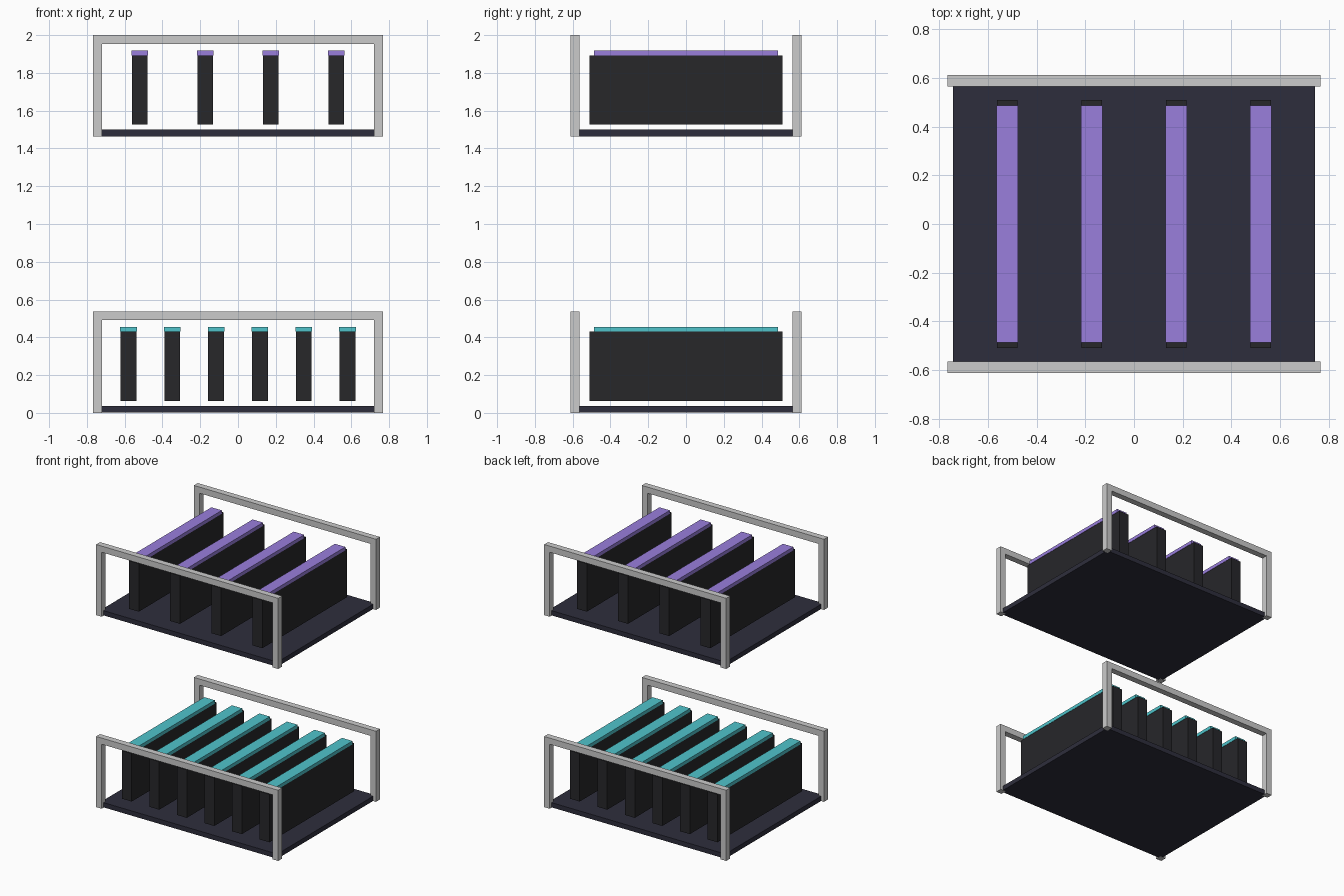
import bpy, bmesh

if "Cube" in bpy.data.objects:
    bpy.data.objects.remove(bpy.data.objects["Cube"])


def material(name, rgb):
    m = bpy.data.materials.new(name)
    m.diffuse_color = (*rgb, 1)
    m.use_nodes = True
    m.node_tree.nodes["Principled BSDF"].inputs["Base Color"].default_value = m.diffuse_color
    return m


PLATE = material("dark_plate", (0.027, 0.027, 0.045))
BLOCK = material("black_block", (0.02, 0.02, 0.023))
TEAL = material("teal", (0.08, 0.55, 0.60))
PURPLE = material("purple", (0.32, 0.21, 0.72))


def finish(name, bm, mat=None):
    bmesh.ops.recalc_face_normals(bm, faces=bm.faces)
    me = bpy.data.meshes.new(name)
    bm.to_mesh(me)
    bm.free()
    if mat:
        me.materials.append(mat)
    ob = bpy.data.objects.new(name, me)
    bpy.context.collection.objects.link(ob)
    return ob


def box(name, x, half_x, half_y, z0, z1, mat):
    bm = bmesh.new()
    bmesh.ops.create_cube(bm, size=1)
    for v in bm.verts:
        v.co = (x + v.co.x * 2 * half_x, v.co.y * 2 * half_y,
                z0 + (v.co.z + 0.5) * (z1 - z0))
    return finish(name, bm, mat)


def arch(name, y0, y1, z):
    """Two posts joined by a top rail, as one extruded profile."""
    o, i, top, under = 0.767, 0.72, 0.538, 0.491
    profile = [(-o, 0), (-o, top), (o, top), (o, 0),
               (i, 0), (i, under), (-i, under), (-i, 0)]
    bm = bmesh.new()
    face = bm.faces.new([bm.verts.new((px, y0, z + pz)) for px, pz in profile])
    ext = bmesh.ops.extrude_face_region(bm, geom=[face])
    verts = [g for g in ext["geom"] if isinstance(g, bmesh.types.BMVert)]
    bmesh.ops.translate(bm, verts=verts, vec=(0, y1 - y0, 0))
    return finish(name, bm)


def tray(label, z, count, spacing, strip_mat):
    # base plate and end frames
    box(f"{label}_base_plate", 0, 0.743, 0.588, z + 0.001, z + 0.037, PLATE)
    arch(f"{label}_front_frame", -0.612, -0.565, z)
    arch(f"{label}_back_frame", 0.565, 0.612, z)
    # row of upright slabs with coloured cap strips
    for n in range(count):
        x = (n - (count - 1) / 2) * spacing
        box(f"{label}_slab_{n + 1}", x, 0.0415, 0.51, z + 0.064, z + 0.43, BLOCK)
        box(f"{label}_strip_{n + 1}", x, 0.044, 0.486, z + 0.43, z + 0.456, strip_mat)


tray("lower", 0.0, 6, 0.232, TEAL)
tray("upper", 1.462, 4, 0.347, PURPLE)
